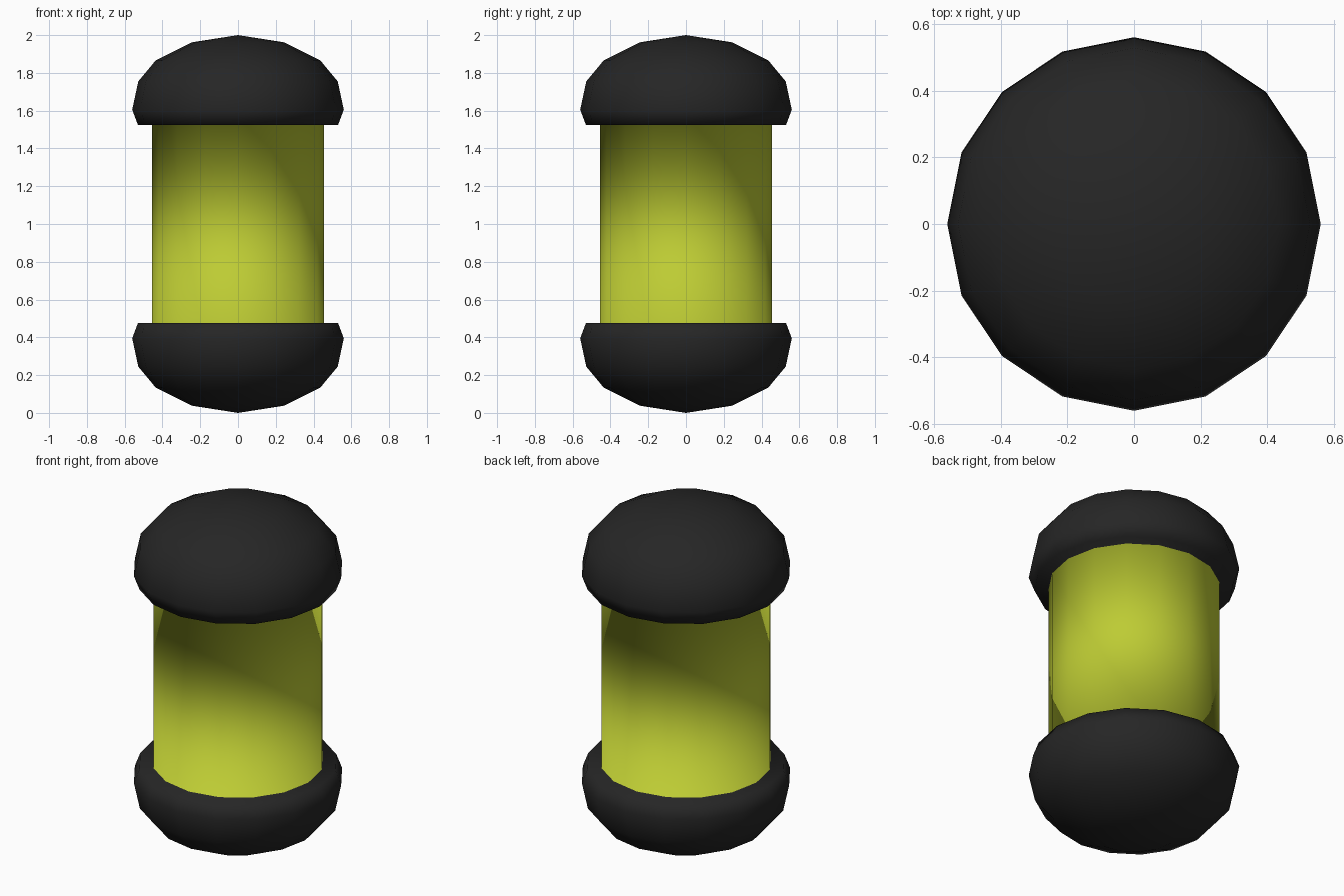
import bpy, bmesh, math

if "Cube" in bpy.data.objects:
    bpy.data.objects.remove(bpy.data.objects["Cube"])

SIDES = 16


def material(name, color):
    m = bpy.data.materials.new(name)
    m.diffuse_color = (*color, 1.0)
    m.use_nodes = True
    m.node_tree.nodes["Principled BSDF"].inputs["Base Color"].default_value = m.diffuse_color
    return m


black = material("black casing", (0.019, 0.019, 0.019))
yellow = material("yellow green glass", (0.51, 0.60, 0.034))

# Half profile (radius, height above the middle), mirrored for the lower half
half = [(0.455, 0.525), (0.53, 0.525), (0.56, 0.605), (0.528, 0.755),
        (0.435, 0.867), (0.243, 0.962)]
profile = [(r, 1 - h) for r, h in reversed(half)] + [(r, 1 + h) for r, h in half]

# One continuous turned body: bottom cap, glass tube, top cap
bm = bmesh.new()
rings = []
for r, z in profile:
    rings.append([bm.verts.new((r * math.cos(2 * math.pi * i / SIDES),
                                r * math.sin(2 * math.pi * i / SIDES), z))
                  for i in range(SIDES)])
bottom, top = bm.verts.new((0, 0, 0)), bm.verts.new((0, 0, 2))

glass_row = len(half) - 1
for i in range(SIDES):
    j = (i + 1) % SIDES
    bm.faces.new((bottom, rings[0][j], rings[0][i]))
    bm.faces.new((top, rings[-1][i], rings[-1][j]))
    for k in range(len(rings) - 1):
        f = bm.faces.new((rings[k][i], rings[k][j], rings[k + 1][j], rings[k + 1][i]))
        # The tube between the two caps is glass
        f.material_index = 1 if k == glass_row else 0
for f in bm.faces:
    f.smooth = True

mesh = bpy.data.meshes.new("capsule_canister")
bm.to_mesh(mesh)
bm.free()
mesh.materials.append(black)
mesh.materials.append(yellow)
bpy.context.collection.objects.link(bpy.data.objects.new("capsule_canister", mesh))
